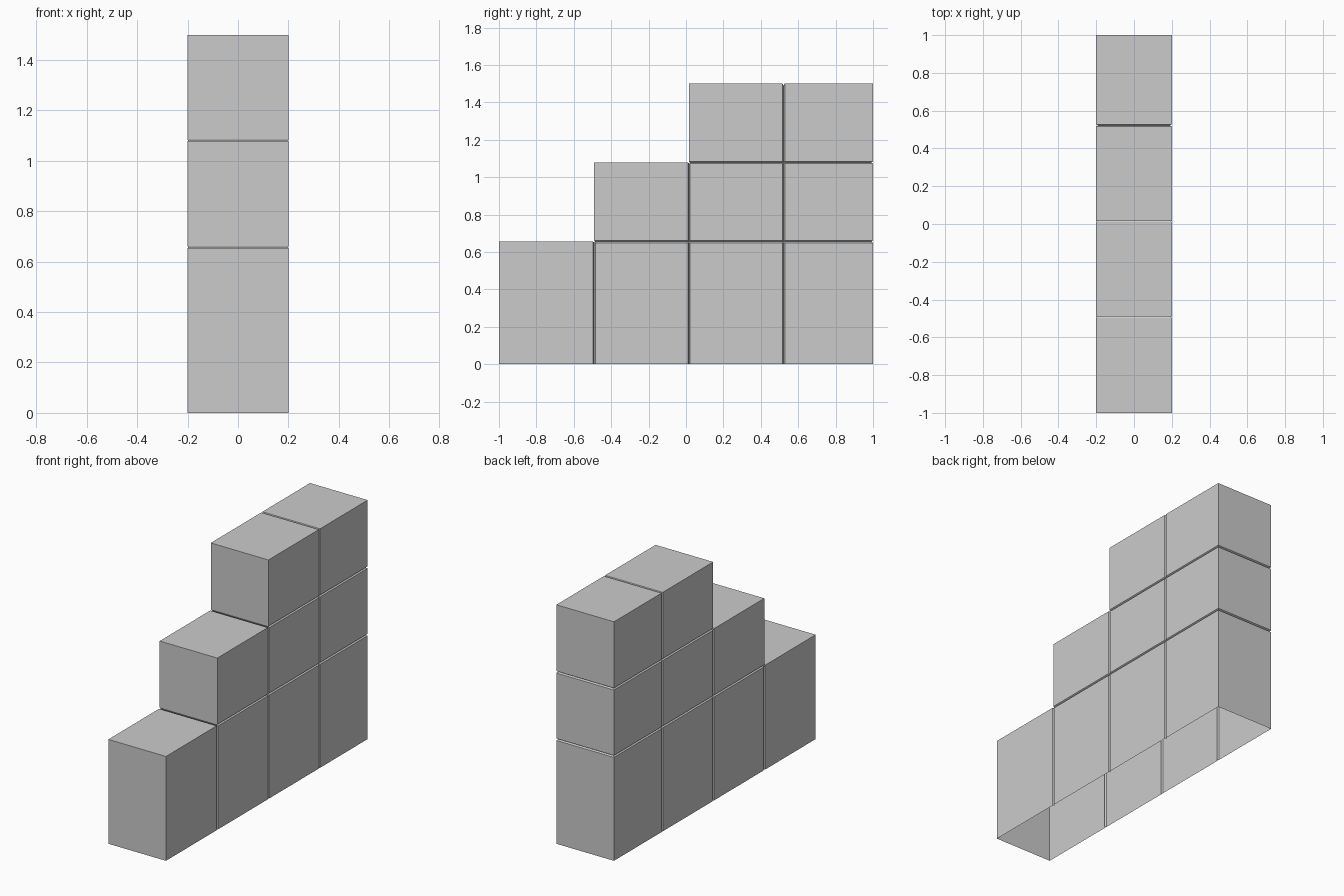
import bpy, bmesh
from mathutils import Vector

if "Cube" in bpy.data.objects:
    bpy.data.objects.remove(bpy.data.objects["Cube"])

HALF, W, D = 0.2, 0.006, 0.01           # half thickness, groove half width, groove depth
YS = [-0.491, 0.016, 0.522]             # vertical joints (first two are risers)
ZS = [0.655, 1.078]                     # horizontal joints (also tread heights)
TOP = 1.5

# stepped side profile, extruded across x
profile = [(-1, 0), (1, 0), (1, TOP), (YS[1], TOP), (YS[1], ZS[1]),
           (YS[0], ZS[1]), (YS[0], ZS[0]), (-1, ZS[0])]
bm = bmesh.new()
face = bm.faces.new([bm.verts.new((-HALF, y, z)) for y, z in profile])
ext = bmesh.ops.extrude_face_region(bm, geom=[face], use_keep_orig=True)
bmesh.ops.translate(bm, vec=(2 * HALF, 0, 0),
                    verts=[g for g in ext["geom"] if isinstance(g, bmesh.types.BMVert)])
bmesh.ops.recalc_face_normals(bm, faces=bm.faces[:])

# open underside
bmesh.ops.delete(bm, geom=[f for f in bm.faces if f.normal.z < -0.9], context='FACES_ONLY')

# cut edge loops for the joints
for axis, places in ((1, YS), (2, ZS)):
    for p in places:
        for o in (-W, 0, W):
            co, no = Vector(), Vector()
            co[axis], no[axis] = p + o, 1
            bmesh.ops.bisect_plane(bm, geom=bm.verts[:] + bm.edges[:] + bm.faces[:],
                                   dist=1e-5, plane_co=co, plane_no=no)


def near(a, b):
    return abs(a - b) < 1e-4


# press the middle loop of every joint inward
def surface_height(y):
    return ZS[0] if y < YS[0] - 1e-4 else ZS[1] if y < YS[1] - 1e-4 else TOP


moves = []
for v in bm.verts:
    x, y, z = v.co
    limit = [ZS[0], ZS[1], TOP]
    in_y = any(near(y, g) and z < h + 1e-4 for g, h in zip(YS, limit))
    in_z = any(near(z, g) and y > r - 1e-4 for g, r in zip(ZS, YS))
    if not (in_y or in_z):
        continue
    m = Vector((-D if x > 0 else D, 0, 0))
    if in_z and near(y, 1):
        m.y -= D                        # back wall
    if in_y and near(z, TOP):
        m.z -= D                        # top
    if any(near(y, a) and near(z, b) for a, b in zip(YS, ZS)):
        m.y += D                        # inner step corners
        m.z -= D
    moves.append((v, m))
for v, m in moves:
    v.co += m

mesh = bpy.data.meshes.new("stepped_block_wall")
bm.to_mesh(mesh)
bm.free()
bpy.context.collection.objects.link(bpy.data.objects.new("stepped_block_wall", mesh))
